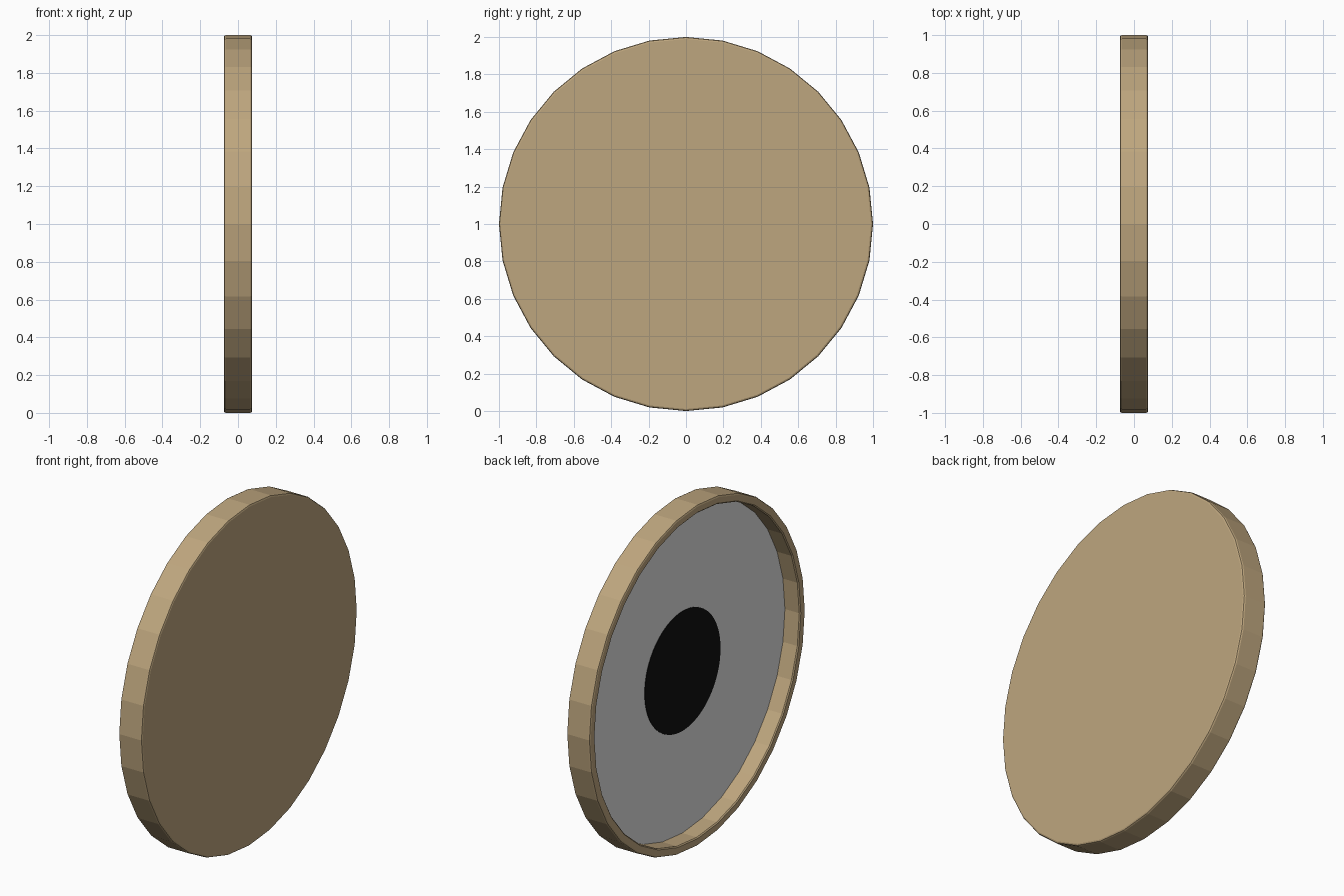
import bpy, bmesh, math

if "Cube" in bpy.data.objects:
    bpy.data.objects.remove(bpy.data.objects["Cube"])


def material(name, rgb):
    m = bpy.data.materials.new(name)
    m.diffuse_color = (*rgb, 1.0)
    m.use_nodes = True
    m.node_tree.nodes["Principled BSDF"].inputs["Base Color"].default_value = m.diffuse_color
    return m


def lathe(name, profile, sides, mats):
    """Closed solid spun round the x axis; profile is a list of (x, radius)."""
    bm = bmesh.new()
    rings = []
    for x, r in profile:
        rings.append([bm.verts.new((x, r * math.sin(2 * math.pi * i / sides),
                                    1 + r * math.cos(2 * math.pi * i / sides)))
                      for i in range(sides)])
    for a, b in zip(rings, rings[1:]):
        for i in range(sides):
            j = (i + 1) % sides
            bm.faces.new((a[i], a[j], b[j], b[i]))
    bm.faces.new(rings[0])
    bm.faces.new(rings[-1])
    bmesh.ops.recalc_face_normals(bm, faces=bm.faces)
    me = bpy.data.meshes.new(name)
    bm.to_mesh(me)
    bm.free()
    for m in mats:
        me.materials.append(m)
    ob = bpy.data.objects.new(name, me)
    bpy.context.collection.objects.link(ob)
    return ob


tan = material("tan", (0.515, 0.381, 0.209))
grey = material("light grey", (0.775, 0.775, 0.775))
black = material("black", (0.005, 0.005, 0.005))

H = 0.075      # half thickness
B = 0.011      # edge bevel
S = B * 0.3
FLOOR = 0.024  # x of the recessed floor
R_IN = 0.95    # radius of the recess

# Dish: beveled rim around a recess open towards -x
dish = lathe("dish", [
    (H, 1 - B), (H - S, 1 - S), (H - B, 1),
    (-H + B, 1), (-H + S, 1 - S), (-H, 1 - B),
    (-H, R_IN + 0.006), (-H + 0.006, R_IN),
    (FLOOR, R_IN)], 32, [tan, grey])

# Recess floor is grey
for p in dish.data.polygons:
    if p.normal.x < -0.9 and abs(p.center.x - FLOOR) < 0.001:
        p.material_index = 1

# Round black spot on the floor
lathe("centre_spot", [(FLOOR, 0.35), (FLOOR - 0.003, 0.35)], 64, [black])
